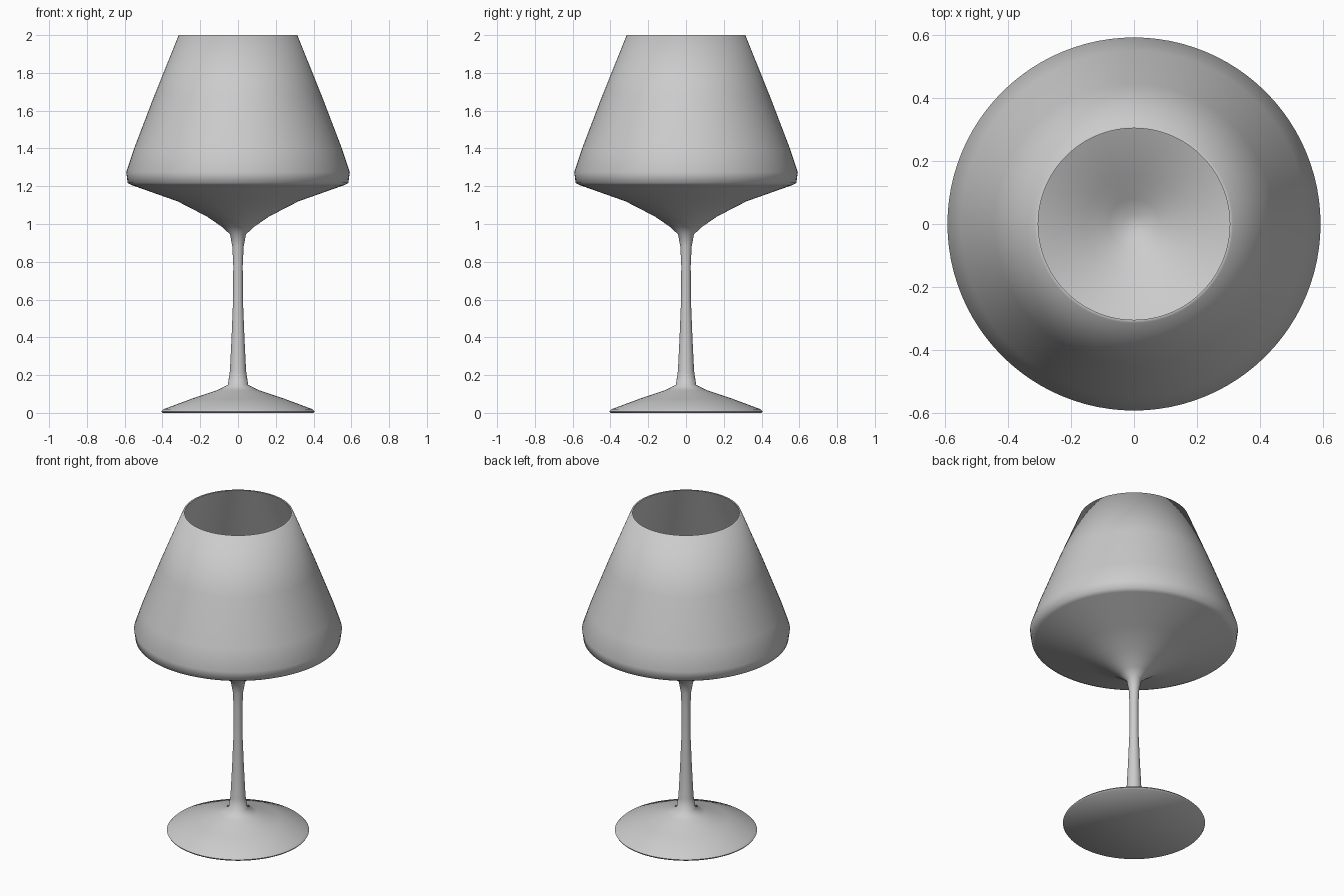
import bpy, bmesh
from math import radians, tau, cos, sin

if "Cube" in bpy.data.objects:
    bpy.data.objects.remove(bpy.data.objects["Cube"])

SEGMENTS = 96


def lathe(name, profile):
    """Revolve an (r, z) profile, starting and ending on the axis, around z."""
    bm = bmesh.new()
    rings = []
    for r, z in profile:
        if r == 0:
            rings.append([bm.verts.new((0, 0, z))] * SEGMENTS)
        else:
            rings.append([bm.verts.new((r * cos(tau * i / SEGMENTS),
                                        r * sin(tau * i / SEGMENTS), z))
                          for i in range(SEGMENTS)])
    for low, high in zip(rings, rings[1:]):
        for i in range(SEGMENTS):
            j = (i + 1) % SEGMENTS
            corners = [low[i], low[j], high[j], high[i]]
            bm.faces.new(list(dict.fromkeys(corners)))
    bmesh.ops.recalc_face_normals(bm, faces=bm.faces)
    mesh = bpy.data.meshes.new(name)
    bm.to_mesh(mesh)
    bm.free()
    obj = bpy.data.objects.new(name, mesh)
    bpy.context.collection.objects.link(obj)
    bpy.ops.object.select_all(action='DESELECT')
    obj.select_set(True)
    bpy.context.view_layer.objects.active = obj
    bpy.ops.object.shade_smooth_by_angle(angle=radians(70))
    return obj


# Foot
foot = [(0, 0), (0.4, 0), (0.405, 0.008), (0.393, 0.02), (0.245, 0.075), (0.11, 0.12)]

# Stem
stem = [(0.054, 0.148), (0.043, 0.22), (0.034, 0.4), (0.026, 0.6),
        (0.025, 0.78), (0.03, 0.88), (0.042, 0.945)]

# Bowl outside
bowl_outer = [(0.085, 0.985), (0.165, 1.04), (0.32, 1.12), (0.56, 1.205),
              (0.584, 1.217), (0.592, 1.275), (0.55, 1.4), (0.445, 1.675), (0.314, 2.0)]

# Thin rim and bowl inside
bowl_inner = [(0.304, 2.0), (0.434, 1.675), (0.539, 1.4), (0.58, 1.275),
              (0.573, 1.226), (0.55, 1.215), (0.315, 1.131), (0.16, 1.052),
              (0.08, 0.998), (0.03, 0.972), (0, 0.968)]

lathe("wine_glass", foot + stem + bowl_outer + bowl_inner)
